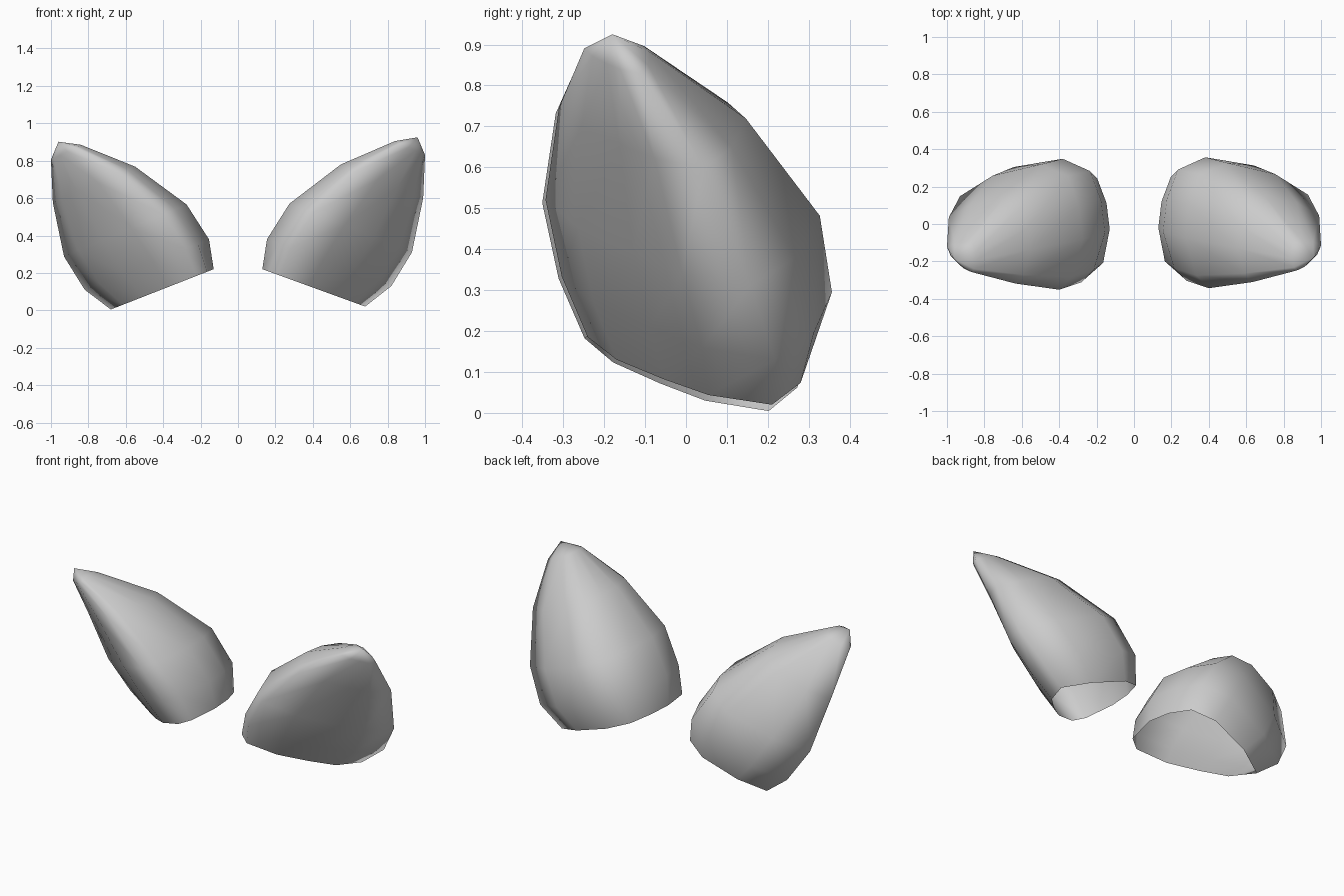
import bpy, bmesh

if "Cube" in bpy.data.objects:
    bpy.data.objects.remove(bpy.data.objects["Cube"])

# Cross-sections of an ear, in 0..1 across its width (x) and depth (y)
BASE = [(.226, -.24), (.377, -.17), (.508, -.055), (.615, .055), (.68, .21), (.533, .28),
        (.317, .306), (.196, .25), (.147, .12), (.13, -.02), (.165, -.2)]
SECTION = [((x - .13) / .55, (y + .24) / .546) for x, y in BASE]
# Higher up the inner front corner is rounder
ROUNDED = [(.19, .01)] + SECTION[1:-1] + [(.09, .11)]

# Tilted rings from base to tip:
# x inner, x outer, z inner, z outer, y front, y back, forward sweep of the outer edge
RINGS = [(.13, .68, .22, .02, -.24, .306, 0),
         (.155, .82, .38, .13, -.31, .36, .03),
         (.275, .93, .57, .31, -.35, .335, .07),
         (.55, .99, .78, .60, -.315, .15, .03),
         (.84, 1.0, .905, .83, -.25, -.085, 0)]
TIP = (.96, -.18, .925)


def make_ear(name, side, droop, shift_y):
    bm = bmesh.new()

    def vert(x, y, z):
        return bm.verts.new((side * x, y + shift_y, z - droop * (x - .13) / .85))

    rings = []
    for k, (xi, xo, zi, zo, yf, yb, sweep) in enumerate(RINGS):
        rings.append([vert(xi + (xo - xi) * u,
                           yf + (yb - yf) * v - sweep * u * u * v,
                           zi + (zo - zi) * u)
                      for u, v in (ROUNDED if k else SECTION)])
    n = len(SECTION)
    # Shell walls, open at the base
    for lower, upper in zip(rings, rings[1:]):
        for i in range(n):
            j = (i + 1) % n
            bm.faces.new((lower[i], lower[j], upper[j], upper[i]))
    # Pointed tip
    tip = vert(*TIP)
    for i in range(n):
        bm.faces.new((rings[-1][i], rings[-1][(i + 1) % n], tip))
    for f in bm.faces:
        f.smooth = True
    bmesh.ops.recalc_face_normals(bm, faces=bm.faces)
    mesh = bpy.data.meshes.new(name)
    bm.to_mesh(mesh)
    bm.free()
    bpy.context.collection.objects.link(bpy.data.objects.new(name, mesh))


make_ear("right_ear", 1, 0, 0)
make_ear("left_ear", -1, .024, -.008)
